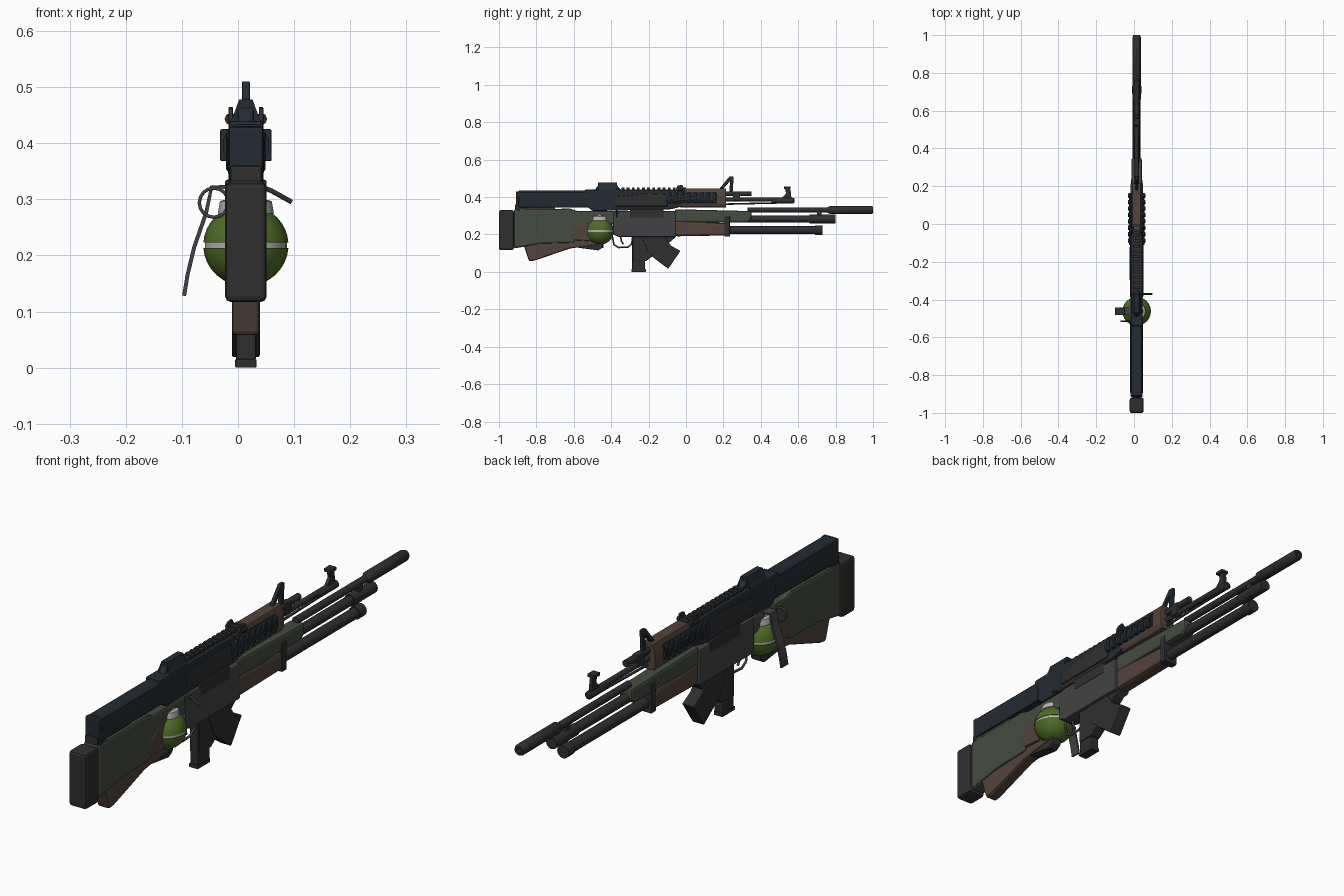
import bpy, bmesh, math
from mathutils import Vector

CX = 0.014
COL = dict(dark=(0.028, 0.028, 0.030), steel=(0.055, 0.055, 0.058), blue=(0.017, 0.024, 0.032),
           green=(0.058, 0.072, 0.050), brown=(0.090, 0.056, 0.042), lime=(0.075, 0.15, 0.02),
           pale=(0.45, 0.45, 0.43))
MATS = {}
for k, c in COL.items():
    MATS[k] = bpy.data.materials.new(k)
    MATS[k].diffuse_color = (*c, 1)


def finish(name, bm, col, bevel=0, smooth=False):
    bmesh.ops.recalc_face_normals(bm, faces=bm.faces)
    me = bpy.data.meshes.new(name)
    bm.to_mesh(me)
    bm.free()
    ob = bpy.data.objects.new(name, me)
    bpy.context.collection.objects.link(ob)
    me.materials.append(MATS[col])
    if bevel:
        m = ob.modifiers.new("bevel", 'BEVEL')
        m.width, m.segments, m.limit_method, m.angle_limit = bevel, 2, 'ANGLE', math.radians(40)
    if smooth:
        bpy.context.view_layer.objects.active = ob
        ob.select_set(True)
        bpy.ops.object.shade_smooth_by_angle(angle=math.radians(40))
        ob.select_set(False)
    return ob


def slab(name, pts, w, col, bevel=0.004, cx=CX):
    """Side profile (y, z) extruded to width w about cx."""
    bm = bmesh.new()
    f = bm.faces.new([bm.verts.new((cx - w / 2, y, z)) for y, z in pts])
    r = bmesh.ops.extrude_face_region(bm, geom=[f])
    bmesh.ops.translate(bm, vec=(w, 0, 0), verts=[v for v in r['geom'] if isinstance(v, bmesh.types.BMVert)])
    return finish(name, bm, col, bevel)


def box(name, y0, y1, z0, z1, w, col, bevel=0.004, cx=CX):
    return slab(name, [(y0, z0), (y1, z0), (y1, z1), (y0, z1)], w, col, bevel, cx)


def section(name, pts, y0, y1, col, bevel=0):
    """Half cross-section (x, z), mirrored, run along y."""
    bm = bmesh.new()
    full = [(x, z) for x, z in pts] + [(-x, z) for x, z in reversed(pts)]
    f = bm.faces.new([bm.verts.new((CX + x, y0, z)) for x, z in full])
    r = bmesh.ops.extrude_face_region(bm, geom=[f])
    bmesh.ops.translate(bm, vec=(0, y1 - y0, 0), verts=[v for v in r['geom'] if isinstance(v, bmesh.types.BMVert)])
    return finish(name, bm, col, bevel)


def spin(name, prof, axis, origin, col, sides=12):
    """Turned profile (radius, height) about the y or z axis."""
    bm = bmesh.new()
    rings = []
    for r, h in prof:
        ring = []
        for i in range(sides):
            a = 2 * math.pi * i / sides
            u, v = r * math.cos(a), r * math.sin(a)
            ring.append(bm.verts.new(Vector(origin) + Vector((u, h, v) if axis == 'y' else (u, v, h))))
        rings.append(ring)
    for a, b in zip(rings, rings[1:]):
        for i in range(sides):
            bm.faces.new((a[i], a[i - 1], b[i - 1], b[i]))
    bm.faces.new(rings[0])
    bm.faces.new(rings[-1])
    return finish(name, bm, col, smooth=True)


def tube(name, y0, y1, z, r, col='dark', sides=12, cx=CX):
    return spin(name, [(r, y0), (r, y1)], 'y', (cx, 0, z), col, sides)


def wire(name, pts, r, col, cyclic=False):
    cu = bpy.data.curves.new(name, 'CURVE')
    cu.dimensions, cu.bevel_depth, cu.bevel_resolution, cu.use_fill_caps = '3D', r, 1, True
    sp = cu.splines.new('POLY')
    sp.points.add(len(pts) - 1)
    for p, q in zip(sp.points, pts):
        p.co = (*q, 1)
    sp.use_cyclic_u = cyclic
    cu.materials.append(MATS[col])
    bpy.context.collection.objects.link(bpy.data.objects.new(name, cu))


# lower long gun: stock, pad and grips
box("butt_pad", -1.0, -0.92, 0.117, 0.33, 0.074, 'dark', 0.01)
slab("main_stock", [(-0.92, 0.125), (-0.78, 0.15), (-0.60, 0.155), (-0.57, 0.20), (-0.50, 0.245), (-0.38, 0.255),
                    (-0.38, 0.325), (-0.58, 0.325), (-0.62, 0.338), (-0.92, 0.335)], 0.064, 'green', 0.01)
slab("lower_stock", [(-0.87, 0.15), (-0.84, 0.057), (-0.81, 0.06), (-0.62, 0.125), (-0.47, 0.145), (-0.40, 0.20),
                     (-0.45, 0.25), (-0.56, 0.24), (-0.62, 0.17), (-0.72, 0.175), (-0.80, 0.175)], 0.05, 'brown', 0.008)
slab("wrist_panel", [(-0.62, 0.20), (-0.60, 0.17), (-0.52, 0.165), (-0.46, 0.2), (-0.46, 0.25), (-0.55, 0.265),
                     (-0.6, 0.24)], 0.068, 'brown', 0.006)
slab("grip_end", [(-0.62, 0.135), (-0.47, 0.115), (-0.445, 0.13), (-0.44, 0.17), (-0.52, 0.165)], 0.042, 'dark')
box("comb_strip", -0.88, -0.70, 0.325, 0.353, 0.045, 'brown')

# receiver, trigger and bolt handle
slab("receiver", [(-0.39, 0.20), (-0.36, 0.187), (-0.055, 0.187), (-0.055, 0.325), (-0.39, 0.325)], 0.07, 'steel', 0.006)
box("ejection_port", -0.30, -0.12, 0.29, 0.335, 0.074, 'dark')
wire("trigger_guard", [(CX, -0.395, 0.195), (CX, -0.385, 0.145), (CX, -0.36, 0.13), (CX, -0.31, 0.133),
                       (CX, -0.29, 0.15), (CX, -0.285, 0.19)], 0.005, 'steel')
wire("trigger", [(CX, -0.35, 0.19), (CX, -0.345, 0.165), (CX, -0.335, 0.148)], 0.005, 'steel')
wire("bolt_handle", [(0.035, -0.37, 0.325), (0.06, -0.37, 0.315), (0.096, -0.37, 0.295)], 0.005, 'dark')

# magazines
box("straight_magazine", -0.288, -0.218, 0.012, 0.20, 0.036, 'dark')
box("magazine_foot", -0.292, -0.215, 0.0, 0.015, 0.038, 'dark', 0.002)
slab("magazine_well", [(-0.285, 0.195), (-0.285, 0.057), (-0.215, 0.057), (-0.17, 0.09), (-0.05, 0.19)], 0.044, 'dark')
slab("curved_magazine", [(-0.24, 0.19), (-0.20, 0.10), (-0.16, 0.065), (-0.095, 0.017), (-0.03, 0.112),
                         (-0.08, 0.14), (-0.115, 0.19)], 0.05, 'dark')

# forend and handguard
slab("brown_forend", [(-0.06, 0.19), (0.23, 0.195), (0.23, 0.26), (-0.06, 0.275)], 0.056, 'brown', 0.012)
slab("green_handguard", [(-0.06, 0.265), (0.33, 0.265), (0.35, 0.28), (0.35, 0.325), (-0.06, 0.335)], 0.056, 'green', 0.01)
box("forend_band", 0.205, 0.235, 0.188, 0.30, 0.062, 'dark')

# three long tubes
tube("tube_low", 0.22, 0.725, 0.223, 0.021)
tube("tube_low_cap", 0.69, 0.73, 0.223, 0.025)
tube("tube_mid", 0.22, 0.75, 0.283, 0.019)
tube("tube_mid_cap", 0.66, 0.80, 0.283, 0.023)
box("tube_clamp", 0.70, 0.725, 0.26, 0.335, 0.022, 'dark', 0.003)
tube("long_barrel", 0.33, 0.78, 0.331, 0.014)
spin("muzzle", [(0.014, 0.755), (0.022, 0.77), (0.022, 0.99), (0.018, 1.0), (0.010, 1.0), (0.010, 0.96)],
     'y', (CX, 0, 0.331), 'dark')

# upper gun: dark stock and body
section("upper_stock", [(0.032, 0.345), (0.034, 0.395), (0.029, 0.425), (0.020, 0.434)], -0.895, -0.52, 'blue', 0.003)
box("upper_butt", -0.91, -0.885, 0.325, 0.43, 0.062, 'blue', 0.006)
box("upper_butt_bracket", -0.915, -0.86, 0.325, 0.36, 0.056, 'dark')
slab("upper_body", [(-0.54, 0.44), (-0.54, 0.36), (-0.50, 0.325), (-0.08, 0.335), (-0.02, 0.35), (-0.02, 0.44)],
     0.062, 'blue', 0.006)
slab("body_side_panel", [(-0.38, 0.40), (-0.38, 0.35), (-0.10, 0.35), (-0.10, 0.415), (-0.2, 0.42)], 0.07, 'dark')
section("rear_sight_block", [(0.030, 0.435), (0.022, 0.45), (0.012, 0.478)], -0.47, -0.37, 'blue')
slab("sight_block_ramp", [(-0.49, 0.435), (-0.465, 0.47), (-0.375, 0.47), (-0.345, 0.435)], 0.028, 'blue')
box("rail_base", -0.36, 0.03, 0.43, 0.441, 0.036, 'dark', 0.002)
for i in range(13):
    y = -0.345 + i * 0.0275
    box(f"rail_tooth_{i}", y, y + 0.015, 0.439, 0.45, 0.036, 'dark', 0)
for s in (-1, 1):
    slab(f"sight_ear_{s}", [(-0.06, 0.43), (-0.045, 0.462), (-0.02, 0.465), (-0.002, 0.43)], 0.008, 'dark', 0.002, CX + s * 0.027)
    spin(f"sight_knob_{s}", [(0.011, 0), (0.011, 0.03)], 'y', (CX + s * 0.027, -0.045, 0.443), 'dark', 8)

# brown upper handguard with slanted ribs on both sides
section("upper_handguard", [(0.024, 0.345), (0.032, 0.36), (0.033, 0.41), (0.022, 0.446)], -0.03, 0.215, 'brown', 0.003)
section("side_grip", [(0.03, 0.362), (0.041, 0.385), (0.041, 0.405), (0.03, 0.428)], -0.11, 0.165, 'blue')
for i in range(8):
    y = -0.10 + i * 0.034
    slab(f"grip_rib_{i}", [(y, 0.368), (y + 0.016, 0.368), (y + 0.024, 0.425), (y + 0.008, 0.425)], 0.092, 'blue', 0.003)

# upper barrel, gas tube and front sights
tube("gas_tube", 0.2, 0.35, 0.418, 0.013)
box("gas_block", 0.25, 0.29, 0.38, 0.43, 0.026, 'dark')
tube("upper_barrel", 0.2, 0.57, 0.387, 0.011)
spin("upper_muzzle", [(0.011, 0.46), (0.015, 0.47), (0.015, 0.575), (0.009, 0.58)], 'y', (CX, 0, 0.381), 'dark')
slab("carry_strut_rear", [(0.175, 0.44), (0.195, 0.44), (0.245, 0.495), (0.255, 0.51), (0.232, 0.51)], 0.014, 'blue', 0.002)
slab("carry_strut_front", [(0.232, 0.43), (0.25, 0.43), (0.255, 0.51), (0.237, 0.51)], 0.014, 'blue', 0.002)
slab("front_sight", [(0.505, 0.385), (0.565, 0.38), (0.56, 0.43), (0.555, 0.452), (0.528, 0.452), (0.535, 0.42)],
     0.014, 'dark', 0.002)
box("front_sight_tip", 0.524, 0.56, 0.443, 0.456, 0.03, 'dark', 0.002)
wire("cleaning_rod", [(CX, 0.2, 0.362), (CX, 0.5, 0.369)], 0.005, 'dark')

# grenade: two half shells, pale belt and neck
G = (CX, -0.462, 0.0)


def shell(t0, t1):
    return [(max(0.002, 0.076 * math.cos(math.radians(t0 + (t1 - t0) * i / 8))),
             0.218 + 0.073 * math.sin(math.radians(t0 + (t1 - t0) * i / 8))) for i in range(9)]


spin("grenade_bottom", shell(-90, -4), 'z', G, 'lime', 24)
spin("grenade_top", shell(4, 80), 'z', G, 'lime', 24)
spin("grenade_belt", [(0.073, 0.212), (0.073, 0.224)], 'z', G, 'pale', 24)
spin("grenade_neck", [(0.05, 0.275), (0.046, 0.297), (0.034, 0.30), (0.030, 0.315)], 'z', G, 'pale', 16)

# grenade lever and pull ring
lever = [(0.0, 0.310), (-0.02, 0.322), (-0.047, 0.322), (-0.057, 0.275), (-0.078, 0.215), (-0.09, 0.165), (-0.096, 0.128)]
bm = bmesh.new()
rows = [[bm.verts.new((x, y, z)) for y in (-0.482, -0.442)] for x, z in lever]
for a, b in zip(rows, rows[1:]):
    bm.faces.new((a[0], a[1], b[1], b[0]))
m = finish("safety_lever", bm, 'steel').modifiers.new("thickness", 'SOLIDIFY')
m.thickness, m.offset = 0.007, 0
wire("pull_ring", [(-0.043 + 0.026 * math.cos(i * math.pi / 8), -0.515, 0.294 + 0.026 * math.sin(i * math.pi / 8))
                   for i in range(16)], 0.0035, 'steel', True)
wire("ring_pin", [(-0.02, -0.515, 0.305), (0.0, -0.50, 0.308), (0.02, -0.44, 0.308)], 0.004, 'steel')
